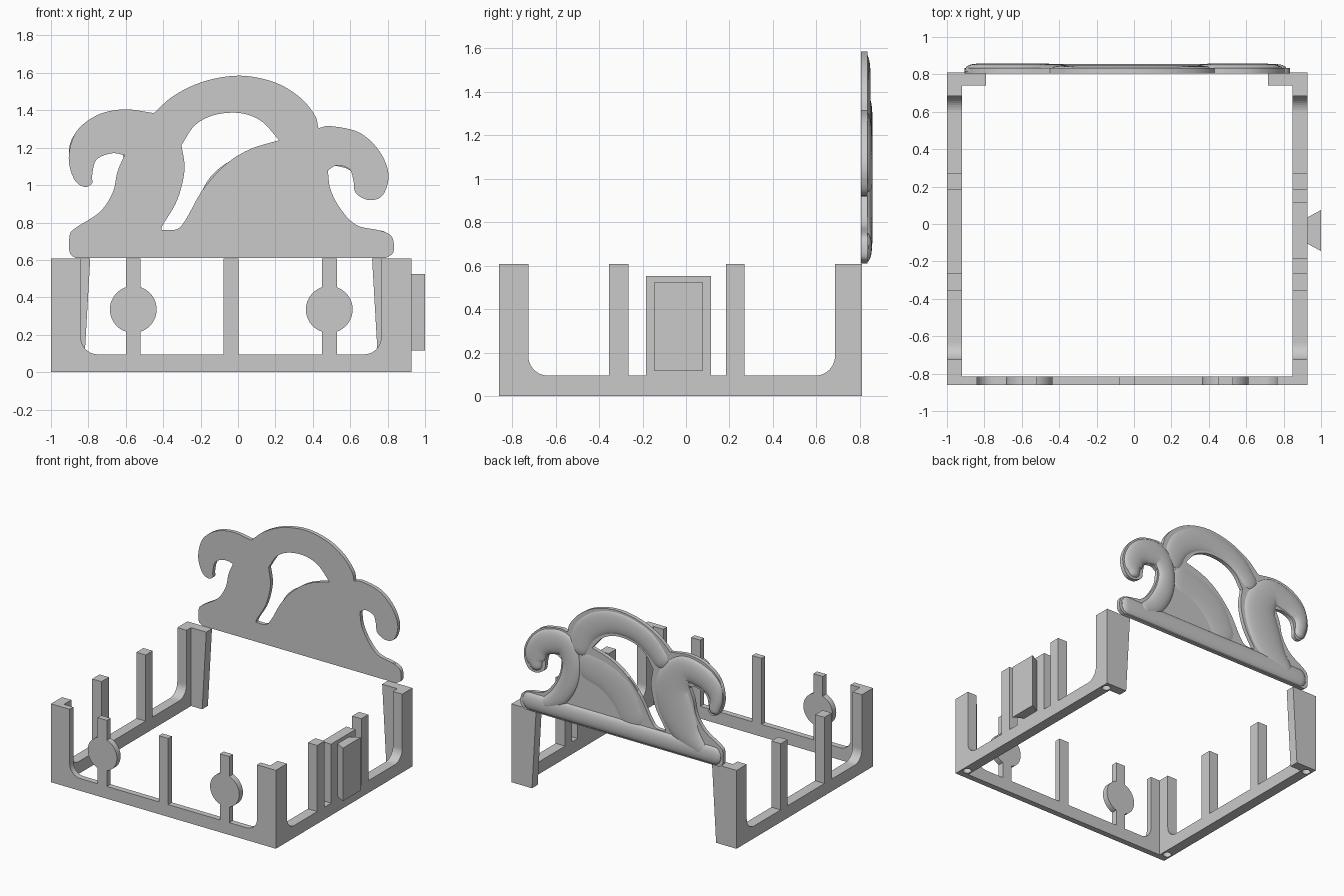
import bpy, bmesh, math
from mathutils import Vector

if "Cube" in bpy.data.objects:
    bpy.data.objects.remove(bpy.data.objects["Cube"])

GREY = (0.59, 0.59, 0.59, 1)
grey = bpy.data.materials.new("light grey")
grey.use_nodes = True
grey.diffuse_color = GREY
grey.node_tree.nodes["Principled BSDF"].inputs["Base Color"].default_value = GREY


def add_object(name, mesh, smooth=False):
    obj = bpy.data.objects.new(name, mesh)
    bpy.context.collection.objects.link(obj)
    mesh.materials.clear()
    mesh.materials.append(grey)
    if smooth:
        bpy.ops.object.select_all(action="DESELECT")
        obj.select_set(True)
        bpy.context.view_layer.objects.active = obj
        bpy.ops.object.shade_smooth_by_angle(angle=math.radians(35))
    return obj


def finish(name, bm, smooth=False):
    bmesh.ops.recalc_face_normals(bm, faces=bm.faces)
    mesh = bpy.data.meshes.new(name)
    bm.to_mesh(mesh)
    bm.free()
    return add_object(name, mesh, smooth)


def prism(name, outline, axis, low, high, smooth=False):
    """Extrude an outline of (across, up) points along the x or y axis."""
    bm = bmesh.new()
    rings = []
    for depth in (low, high):
        if axis == "x":
            rings.append([bm.verts.new((depth, a, z)) for a, z in outline])
        else:
            rings.append([bm.verts.new((a, depth, z)) for a, z in outline])
        bm.faces.new(rings[-1])
    first, second = rings
    for i in range(len(outline)):
        j = (i + 1) % len(outline)
        bm.faces.new((first[i], first[j], second[j], second[i]))
    return finish(name, bm, smooth)


def rectangle(left, right, bottom, top):
    return [(left, bottom), (right, bottom), (right, top), (left, top)]


def u_outline(outer_left, outer_right, inner_left, inner_right):
    """Low rail with a raised post at each end and rounded inner corners."""
    points = [(outer_left, 0), (outer_right, 0), (outer_right, TOP), (inner_right, TOP)]
    centre_z = RAIL + CORNER
    steps = 10
    for i in range(steps + 1):
        a = math.pi / 2 * i / steps
        points.append((inner_right - CORNER + CORNER * math.cos(a), centre_z - CORNER * math.sin(a)))
    for i in range(steps + 1):
        a = math.pi / 2 * i / steps
        points.append((inner_left + CORNER - CORNER * math.sin(a), centre_z - CORNER * math.cos(a)))
    return points + [(inner_left, TOP), (outer_left, TOP)]


# Main frame sizes
TOP, RAIL, CORNER = 0.607, 0.095, 0.09
LEFT, RIGHT, FRONT, BACK = 0.927, -1.0, -0.86, 0.81
WALL, FRONT_WALL = 0.08, 0.045

# Side walls with bars and tapered back posts
side_walls = []
for side, edge, inward in (("left", LEFT, -1), ("right", RIGHT, 1)):
    low, high = sorted((edge, edge + inward * WALL))
    outline = u_outline(FRONT, BACK, -0.725, 0.685)
    side_walls.append(prism(side + "_side_wall", outline, "x", low, high))
    for place, start, end in (("front", -0.355, -0.265), ("back", 0.185, 0.27)):
        prism(f"{side}_{place}_bar", rectangle(start, end, RAIL, TOP), "x", low, high)
    inner = edge + inward * WALL
    post = [(inner, 0), (edge + inward * 0.175, 0), (edge + inward * 0.21, TOP), (inner, TOP)]
    prism(side + "_back_post", post, "y", 0.74, BACK)

# Front wall with bars and round discs
prism("front_wall", u_outline(RIGHT + WALL, LEFT - WALL, -0.84, 0.765), "y", FRONT, FRONT + FRONT_WALL)
for name, x in (("right", -0.56), ("middle", -0.0365), ("left", 0.488)):
    bar = rectangle(x - 0.04, x + 0.04, RAIL, TOP)
    prism(name + "_front_bar", bar, "y", FRONT, FRONT + FRONT_WALL)
    if name != "middle":
        turns = [math.tau * i / 64 for i in range(64)]
        disc = [(x + 0.125 * math.cos(a), 0.335 + 0.125 * math.sin(a)) for a in turns]
        prism(name + "_disc", disc, "y", FRONT, FRONT + FRONT_WALL, True)

# Mounting plate with a dovetail block on the left wall
prism("mounting_plate", rectangle(-0.185, 0.115, RAIL, 0.552), "x", LEFT - WALL, LEFT)
bm = bmesh.new()
bmesh.ops.create_cube(bm, size=1)
for v in bm.verts:
    half = 0.11 if v.co.x > 0 else 0.07
    v.co = (1.0 if v.co.x > 0 else LEFT, -0.035 + math.copysign(half, v.co.y), 0.32 + v.co.z * 0.41)
finish("dovetail_block", bm)

# Blind holes underneath the corners
bm = bmesh.new()
for x in (LEFT - WALL / 2, RIGHT + WALL / 2):
    for y in (-0.78, 0.75):
        made = bmesh.ops.create_cone(bm, cap_ends=True, segments=24, radius1=0.03, radius2=0.03, depth=0.08)
        bmesh.ops.translate(bm, verts=made["verts"], vec=(x, y, 0))
cutter = finish("hole_cutter", bm)
cutter.hide_render = True
cutter.hide_viewport = True
for wall in side_walls:
    cut = wall.modifiers.new("holes", "BOOLEAN")
    cut.operation = "DIFFERENCE"
    cut.object = cutter


def smooth_path(points, steps=6):
    """Catmull-Rom curve through the points, ends included."""
    pts = [Vector(p) for p in points]
    pts = [2 * pts[0] - pts[1]] + pts + [2 * pts[-1] - pts[-2]]
    result = []
    for a, b, c, d in zip(pts, pts[1:], pts[2:], pts[3:]):
        for i in range(steps):
            t = i / steps
            result.append(0.5 * (2 * b + (c - a) * t + (2 * a - 5 * b + 4 * c - d) * t ** 2
                                 + (3 * b - a - 3 * c + d) * t ** 3))
    return result + [pts[-2]]


# Wave crest: outline arcs meeting at sharp corners
right_foot = [(-.87, .61), (-.9, .64), (-.9, .73), (-.87, .77), (-.74, .855), (-.67, .96), (-.645, 1.07), (-.607, 1.16)]
right_curl = [(-.607, 1.16), (-.675, 1.17), (-.757, 1.135), (-.78, 1.05), (-.78, 1.01), (-.82, .99), (-.875, 1.03),
              (-.905, 1.145), (-.865, 1.285), (-.75, 1.375), (-.607, 1.405), (-.45, 1.385)]
arch_top = [(-.45, 1.385), (-.34, 1.48), (-.18, 1.555), (.01, 1.585), (.195, 1.55), (.33, 1.47), (.41, 1.375), (.43, 1.305)]
left_curl = [(.43, 1.305), (.5, 1.315), (.65, 1.28), (.757, 1.18), (.805, 1.055), (.773, .945), (.7, .92), (.63, .957),
             (.617, 1.025), (.596, 1.085), (.53, 1.105), (.48, 1.08)]
left_foot = [(.48, 1.08), (.495, .975), (.553, .866), (.634, .786), (.746, .76), (.805, .74), (.83, .705),
             (.83, .64), (.79, .61)]
hole_column = [(-.41, .76), (-.4, .79), (-.325, .92), (-.286, 1.08), (-.302, 1.214)]
hole_arch = [(-.302, 1.214), (-.23, 1.32), (-.125, 1.375), (.01, 1.385), (.125, 1.342), (.22, 1.24)]
hole_slope = [(.22, 1.24), (.06, 1.19), (-.07, 1.107), (-.19, .973), (-.275, .823), (-.325, .765), (-.41, .76)]

CREST_FRONT, CREST_BACK = 0.805, 0.835
curve = bpy.data.curves.new("wave_outline", "CURVE")
curve.dimensions = "2D"
curve.fill_mode = "BOTH"
curve.extrude = (CREST_BACK - CREST_FRONT) / 2
for arcs in ([right_foot, right_curl, arch_top, left_curl, left_foot], [hole_column, hole_arch, hole_slope]):
    loop = [p for arc in arcs for p in smooth_path(arc)[:-1]]
    if arcs[-1] is left_foot:
        loop.append(Vector(left_foot[-1]))
    spline = curve.splines.new("POLY")
    spline.points.add(len(loop) - 1)
    for point, p in zip(spline.points, loop):
        point.co = (p.x, p.y, 0, 1)
    spline.use_cyclic_u = True
helper = bpy.data.objects.new("outline_helper", curve)
bpy.context.collection.objects.link(helper)
bpy.context.view_layer.update()
mesh = bpy.data.meshes.new_from_object(helper.evaluated_get(bpy.context.evaluated_depsgraph_get()))
bpy.data.objects.remove(helper)
plate = add_object("wave_plate", mesh, True)
plate.rotation_euler.x = math.pi / 2
plate.location.y = (CREST_FRONT + CREST_BACK) / 2


def strand(name, points, height):
    """Domed ridge on the back of the crest; points are (x, z, half width)."""
    path = smooth_path(points)
    stations = [(p, 1.0) for p in path]
    for end, before in ((0, 1), (-1, -2)):
        direction = path[end] - path[before]
        direction.z = 0
        direction.normalize()
        width = path[end].z
        caps = []
        for k in (0.35, 0.7, 1.1, 1.5):
            cap = path[end] + direction * width * 0.8 * math.sin(k)
            cap.z = width * math.cos(k)
            caps.append((cap, math.cos(k)))
        stations = caps[::-1] + stations if end == 0 else stations + caps
    bm = bmesh.new()
    rings = []
    for i, (p, scale) in enumerate(stations):
        tangent = stations[min(i + 1, len(stations) - 1)][0] - stations[max(i - 1, 0)][0]
        across = Vector((-tangent.y, tangent.x)).normalized()
        ring = []
        for k in range(13):
            a = math.pi * k / 12
            offset = across * p.z * math.cos(a)
            rise = height * scale ** 0.6 * max(math.sin(a), 0) ** 0.7
            ring.append(bm.verts.new((p.x + offset.x, 0.815 + rise, p.y + offset.y)))
        rings.append(ring)
    for first, second in zip(rings, rings[1:]):
        for k in range(13):
            j = (k + 1) % 13
            bm.faces.new((first[k], first[j], second[j], second[k]))
    bm.faces.new(rings[0])
    bm.faces.new(rings[-1])
    finish(name, bm, True)


# Rounded relief on the back of the crest
strand("right_wave", [(-.828, 1.04, .045), (-.842, 1.13, .06), (-.81, 1.21, .088), (-.71, 1.27, .1), (-.56, 1.28, .11),
                      (-.465, 1.12, .15), (-.505, .94, .16), (-.59, .8, .13), (-.7, .71, .07)], 0.042)
strand("arch_wave", [(-.37, 1.3, .08), (-.27, 1.405, .09), (-.15, 1.465, .09), (.01, 1.485, .095), (.16, 1.445, .1),
                     (.28, 1.35, .1), (.34, 1.22, .09)], 0.033)
strand("left_wave", [(.7, .98, .055), (.71, 1.04, .088), (.675, 1.13, .09), (.59, 1.19, .1), (.46, 1.2, .1),
                     (.4, 1.08, .08), (.42, .93, .08), (.5, .79, .075), (.6, .71, .055)], 0.042)
strand("slope_panel", [(-.12, .8, .13), (-.03, .95, .15), (.1, 1.04, .14), (.25, 1.08, .13)], 0.028)
strand("base_bar", [(-.83, .685, .073), (-.03, .685, .073), (.758, .685, .073)], 0.04)
